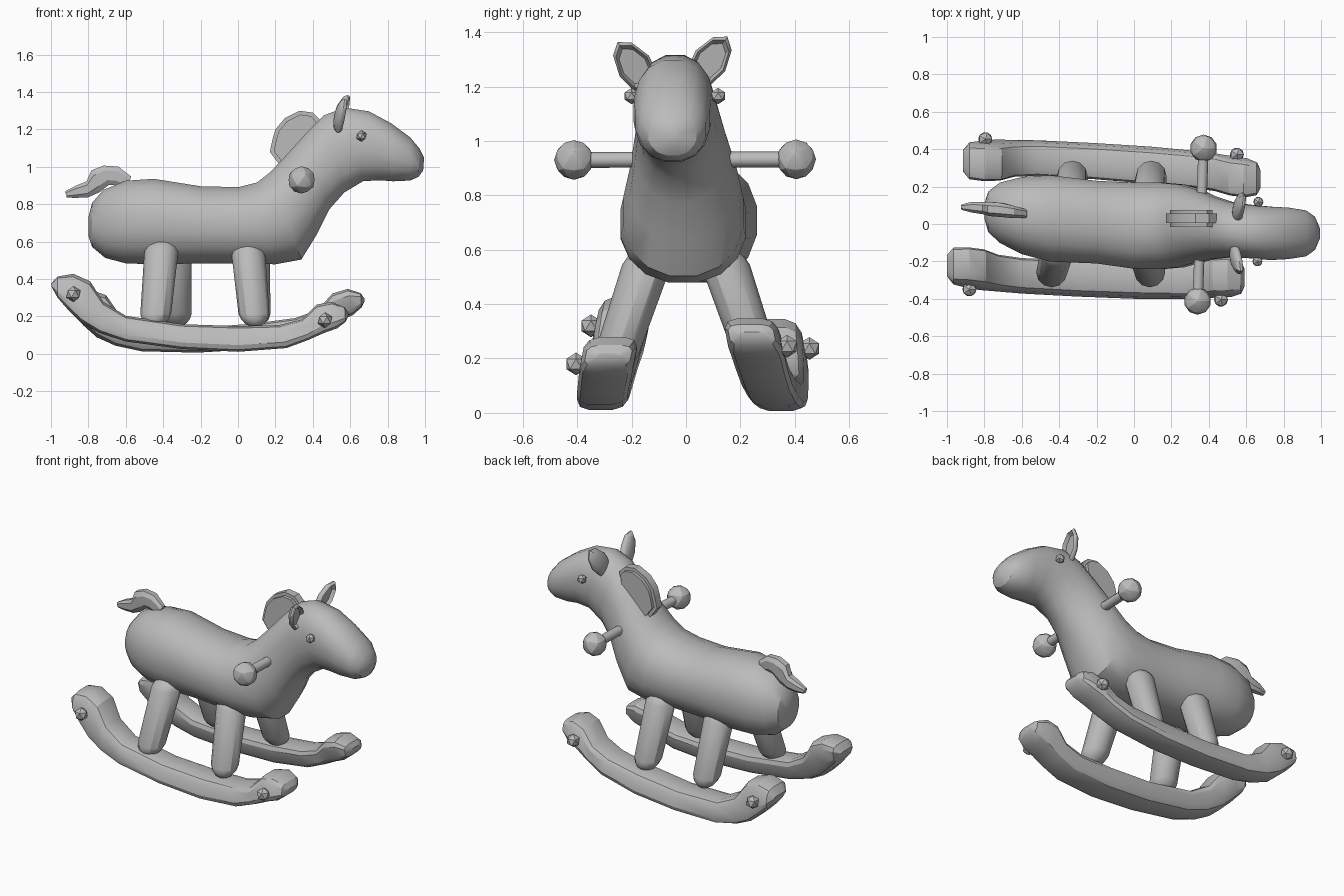
import bpy, bmesh, math
from mathutils import Vector, Matrix

cube = bpy.data.objects.get("Cube")
if cube:
    bpy.data.objects.remove(cube, do_unlink=True)

grey = bpy.data.materials.new("plain grey")
grey.use_nodes = True
grey.diffuse_color = (0.5, 0.5, 0.5, 1)
grey.node_tree.nodes["Principled BSDF"].inputs["Base Color"].default_value = (0.5, 0.5, 0.5, 1)


def finish(name, bm, angle=30, move=None):
    """Turn a bmesh into a grey object, optionally moving every vertex by a rule."""
    if move:
        for v in bm.verts:
            v.co = move(v.co)
    bmesh.ops.recalc_face_normals(bm, faces=bm.faces)
    mesh = bpy.data.meshes.new(name)
    bm.to_mesh(mesh)
    bm.free()
    mesh.materials.append(grey)
    obj = bpy.data.objects.new(name, mesh)
    bpy.context.collection.objects.link(obj)
    bpy.ops.object.select_all(action='DESELECT')
    obj.select_set(True)
    bpy.context.view_layer.objects.active = obj
    bpy.ops.object.shade_smooth_by_angle(angle=math.radians(angle))
    return obj


def loft(name, rings, sides=16, power=2.0, move=None):
    """Skin rings given as top x, top z, bottom x, bottom z, centre y, half width."""
    bm = bmesh.new()
    loops = []
    for tx, tz, bx, bz, cy, hw in rings:
        loop = []
        for i in range(sides):
            a = 2 * math.pi * (i + 0.5) / sides
            c, s = [math.copysign(abs(t) ** (2 / power), t) for t in (math.cos(a), math.sin(a))]
            loop.append(bm.verts.new(((tx + bx + (tx - bx) * s) / 2, cy + hw * c,
                                      (tz + bz + (tz - bz) * s) / 2)))
        loops.append(loop)
    for a, b in zip(loops, loops[1:]):
        for i in range(sides):
            j = (i + 1) % sides
            bm.faces.new((a[i], a[j], b[j], b[i]))
    bm.faces.new(loops[0])
    bm.faces.new(loops[-1])
    return finish(name, bm, move=move)


def ball(name, centre, radius, detail=1):
    bm = bmesh.new()
    bmesh.ops.create_icosphere(bm, subdivisions=detail, radius=radius,
                               matrix=Matrix.Translation(centre))
    return finish(name, bm, 20)


# Body, neck and head in one skin
loft("body_and_head", [
    (-.80, .73, -.80, .63, .07, .04),
    (-.78, .81, -.78, .57, .065, .11),
    (-.72, .88, -.71, .51, .06, .165),
    (-.60, .93, -.60, .48, .045, .21),
    (-.45, .94, -.45, .475, .03, .235),
    (-.20, .90, -.20, .48, .01, .225),
    (.00, .895, .03, .48, -.01, .235),
    (.10, .92, .20, .475, -.01, .235),
    (.17, .975, .34, .50, -.01, .225),
    (.26, 1.07, .42, .63, -.01, .20),
    (.36, 1.18, .49, .77, -.02, .17),
    (.46, 1.28, .57, .86, -.03, .15),
    (.57, 1.32, .67, .92, -.04, .145),
    (.70, 1.30, .76, .925, -.05, .145),
    (.82, 1.235, .83, .92, -.05, .14),
    (.92, 1.16, .92, .925, -.05, .125),
    (.97, 1.10, .965, .945, -.05, .09),
    (.995, 1.05, .99, .98, -.05, .03)], power=2.2)

# Tail
loft("tail", [
    (-.925, .87, -.915, .835, .09, .015),
    (-.87, .90, -.87, .832, .09, .03),
    (-.81, .925, -.80, .835, .085, .035),
    (-.785, .985, -.74, .86, .08, .04),
    (-.72, 1.01, -.69, .90, .075, .04),
    (-.64, 1.005, -.66, .90, .065, .035),
    (-.57, .95, -.60, .88, .055, .025)], sides=8, power=2.6)

# Mane: bevelled slab
bm = bmesh.new()
outline = [(.23, 1.0), (.17, 1.08), (.185, 1.15), (.20, 1.20), (.25, 1.26),
           (.33, 1.30), (.40, 1.29), (.44, 1.25), (.42, 1.12), (.30, 1.0)]
slab = bm.faces.new([bm.verts.new((x, -.015, z)) for x, z in outline])
top = bmesh.ops.extrude_face_region(bm, geom=[slab])
bmesh.ops.translate(bm, vec=(0, .09, 0),
                    verts=[v for v in top["geom"] if isinstance(v, bmesh.types.BMVert)])
rim = [e for e in bm.edges if abs(e.verts[0].co.y - e.verts[1].co.y) < .001]
bmesh.ops.bevel(bm, geom=rim, offset=.02, segments=2, affect='EDGES')
finish("mane", bm)

# Ears: flattened leaves, hollow at the front
for name, centre, lean in (("right_ear", (.55, -.19, 1.275), 35),
                           ("left_ear", (.565, .09, 1.295), -35)):
    bm = bmesh.new()
    bmesh.ops.create_uvsphere(bm, u_segments=8, v_segments=12, radius=1,
                              matrix=Matrix.Rotation(math.pi / 2, 4, 'Y'))
    turn = Matrix.Translation(centre) @ Matrix.Rotation(math.radians(lean), 4, 'X')

    def leaf(p):
        hollow = p.x > 0 and math.hypot(p.y, p.z) < .75
        x = -.005 if hollow else .035 * p.x
        return turn @ Vector((x + .02 * p.z, .066 * p.y * (1 - .15 * p.z), .108 * p.z))
    finish(name, bm, move=leaf)

# Eyes
ball("right_eye", (.66, -.20, 1.165), .03)
ball("left_eye", (.665, .118, 1.165), .03)

# Handlebar with round grips
ends = [Vector((.34, -.412, .93)), Vector((.372, .405, .932))]
bm = bmesh.new()
bar = ends[1] - ends[0]
place = Matrix.Translation((ends[0] + ends[1]) / 2) @ bar.to_track_quat('Z', 'Y').to_matrix().to_4x4()
bmesh.ops.create_cone(bm, cap_ends=True, segments=10, radius1=.029, radius2=.029,
                      depth=bar.length, matrix=place)
finish("handlebar", bm, 40)
for side, end in zip(("right", "left"), ends):
    ball(side + "_grip", end, .073, 2)

# Splayed legs: stretched capsules
for name, x, side, lean in (("back_right_leg", -.425, -1, .09), ("back_left_leg", -.335, 1, -.03),
                            ("front_right_leg", .07, -1, -.09), ("front_left_leg", .085, 1, -.04)):
    bm = bmesh.new()
    bmesh.ops.create_uvsphere(bm, u_segments=12, v_segments=9, radius=.088)

    def splay(p):
        z = p.z + math.copysign(.15, p.z)
        fit = 1 + .3 * z
        return Vector((x + p.x * fit + lean * z, side * (.2 - .34 * z) + p.y * fit, .38 + z))
    finish(name, bm, move=splay)

# Rockers: curved runners with raised ends, each set at its own angle
runner = [(-1.0, .375, -.995, .355, 0, .06), (-.965, .415, -.965, .30, 0, .095),
          (-.88, .43, -.91, .235, 0, .1), (-.79, .39, -.84, .165, 0, .1),
          (-.72, .28, -.74, .11, 0, .092), (-.60, .205, -.60, .065, 0, .09),
          (-.30, .16, -.30, .025, 0, .092), (0, .15, 0, .01, 0, .095),
          (.22, .155, .26, .03, 0, .095), (.34, .185, .38, .075, 0, .097),
          (.42, .265, .46, .11, 0, .1), (.50, .28, .53, .135, 0, .1),
          (.57, .25, .575, .17, 0, .085), (.59, .22, .59, .20, 0, .05)]


def right_pose(p):
    return Vector((p.x, p.y - .30 - .02 * p.x + .2 * (p.z - .08), p.z))


def left_pose(p):
    z = p.z + .008 + .11 * (p.x + .05)
    return Vector((p.x + .085, p.y + .317 - .06 * p.x - .2 * (z - .08), z))


for side, pose, sign in (("right", right_pose, -1), ("left", left_pose, 1)):
    loft(side + "_rocker", runner, sides=12, power=3.6, move=pose)
    # Bolts near both ends
    for end, x, z in (("back", -.88, .32), ("front", .465, .18)):
        ball(f"{side}_{end}_bolt", pose(Vector((x, sign * .115, z))), .042)
